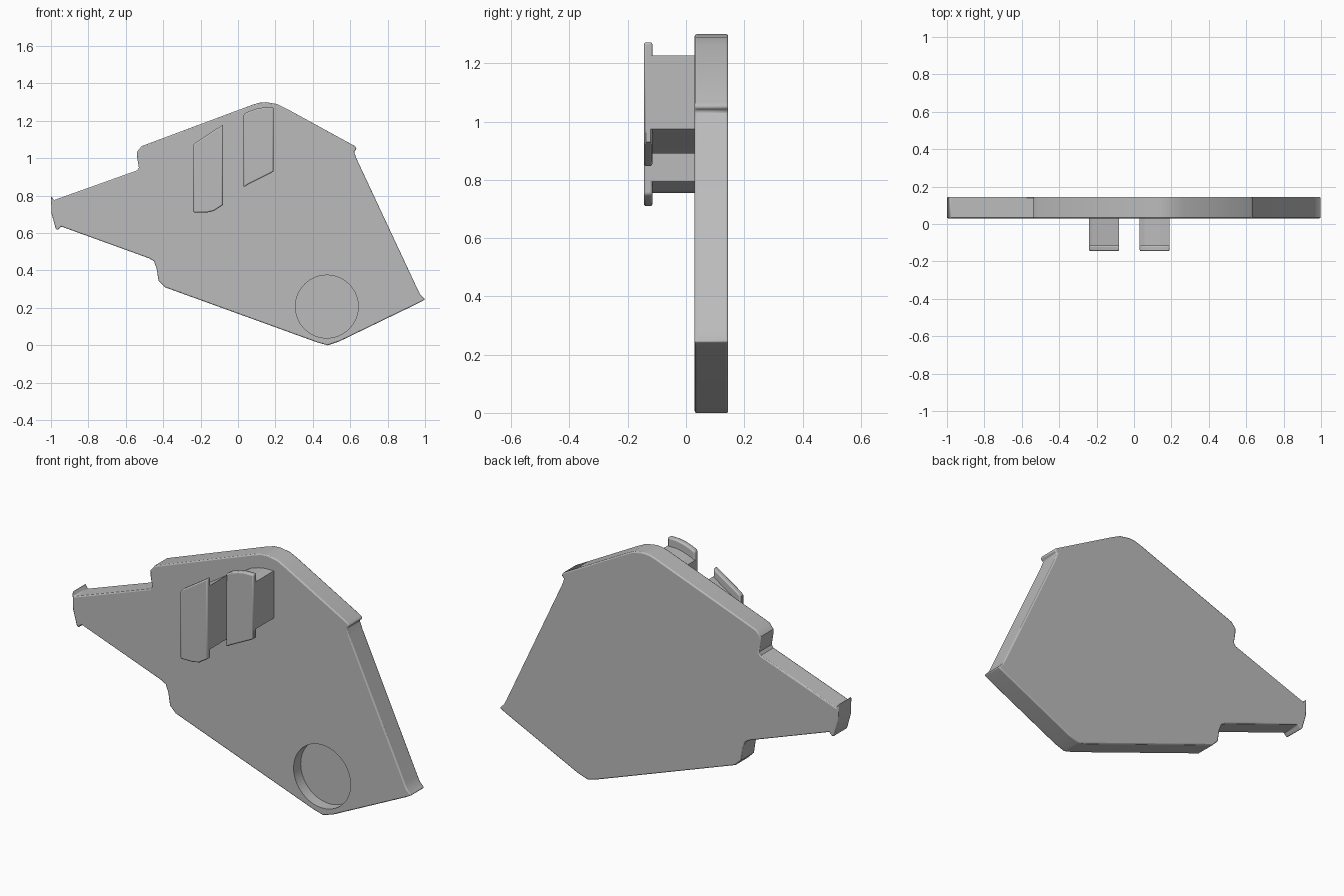
import bpy
import bmesh

default_cube = bpy.data.objects.get("Cube")
if default_cube:
    bpy.data.objects.remove(default_cube, do_unlink=True)

PLATE_FRONT, PLATE_BACK = 0.03, 0.145
LIP_FRONT, LIP_BACK = -0.145, -0.115

grey = bpy.data.materials.new("plain_grey")
grey.use_nodes = True
COLOUR = (0.5, 0.5, 0.5, 1)
grey.diffuse_color = COLOUR
grey.node_tree.nodes["Principled BSDF"].inputs["Base Color"].default_value = COLOUR


def extrude_profile(name, profile, front, back):
    """Solid from an x-z outline, stretched along y."""
    bm = bmesh.new()
    face = bm.faces.new([bm.verts.new((x, front, z)) for x, z in profile])
    result = bmesh.ops.extrude_face_region(bm, geom=[face])
    moved = [v for v in result["geom"] if isinstance(v, bmesh.types.BMVert)]
    bmesh.ops.translate(bm, verts=moved, vec=(0, back - front, 0))
    bmesh.ops.recalc_face_normals(bm, faces=bm.faces)
    mesh = bpy.data.meshes.new(name)
    bm.to_mesh(mesh)
    bm.free()
    mesh.materials.append(grey)
    obj = bpy.data.objects.new(name, mesh)
    bpy.context.collection.objects.link(obj)
    return obj


def soften(obj, width):
    """Small rounded edges with smooth shading kept off the flat faces."""
    bevel = obj.modifiers.new("soft_edges", "BEVEL")
    bevel.width = width
    bevel.segments = 2
    bevel.limit_method = "ANGLE"
    bevel.angle_limit = 1.0
    bpy.ops.object.select_all(action="DESELECT")
    obj.select_set(True)
    bpy.context.view_layer.objects.active = obj
    bpy.ops.object.shade_smooth_by_angle()


# Main plate, outlined from the narrow tip along the top and back underneath
plate_outline = [
    (-1, 0.8), (-0.985, 0.776), (-0.54, 0.935), (-0.53, 0.95),
    (-0.54, 1.01), (-0.54, 1.035), (-0.515, 1.065),
    (0.08, 1.287), (0.115, 1.297), (0.15, 1.3), (0.21, 1.29), (0.26, 1.265),
    (0.625, 1.065), (0.635, 1.05), (0.62, 1.035), (0.635, 0.995),
    (0.96, 0.3), (0.975, 0.27), (1, 0.245), (0.97, 0.228),
    (0.54, 0.02), (0.48, 0), (0.425, 0.015),
    (-0.39, 0.31), (-0.425, 0.345), (-0.435, 0.41), (-0.45, 0.45),
    (-0.475, 0.465), (-0.945, 0.635), (-0.965, 0.615), (-0.975, 0.625),
    (-0.997, 0.705),
]
plate = extrude_profile("plate", plate_outline, PLATE_FRONT, PLATE_BACK)
soften(plate, 0.006)

# Round recess in the front of the plate
bpy.ops.mesh.primitive_cylinder_add(
    vertices=64, radius=0.168, depth=0.12,
    location=(0.475, PLATE_FRONT, 0.207), rotation=(1.5708, 0, 0))
cutter = bpy.context.object
cutter.name = "recess_cutter"
cutter.data.materials.append(grey)
cutter.hide_render = True
cutter.hide_set(True)
recess = plate.modifiers.new("round_recess", "BOOLEAN")
recess.operation = "DIFFERENCE"
recess.solver = "EXACT"
recess.object = cutter


def add_hook(side, top, bottom):
    """Clip with a stem and a taller lip, from top and bottom edge paths."""
    lip = extrude_profile(side + "_hook_lip", top + bottom[::-1], LIP_FRONT, LIP_BACK)
    soften(lip, 0.007)
    inset = 0.045
    stem_top = [(x, z - inset) for x, z in top]
    stem_bottom = [(x, z + inset) for x, z in bottom]
    extrude_profile(side + "_hook_stem", stem_top + stem_bottom[::-1],
                    LIP_BACK - 0.01, PLATE_FRONT + 0.01)


# Pair of hooks; edge paths run from -x to +x
add_hook("right",
         [(-0.24, 1.07), (-0.225, 1.085), (-0.095, 1.17), (-0.08, 1.18)],
         [(-0.24, 0.71), (-0.165, 0.71), (-0.13, 0.718), (-0.08, 0.75)])
add_hook("left",
         [(0.03, 1.235), (0.055, 1.25), (0.1, 1.265), (0.14, 1.272), (0.19, 1.272)],
         [(0.03, 0.845), (0.055, 0.86), (0.175, 0.92), (0.19, 0.93)])
